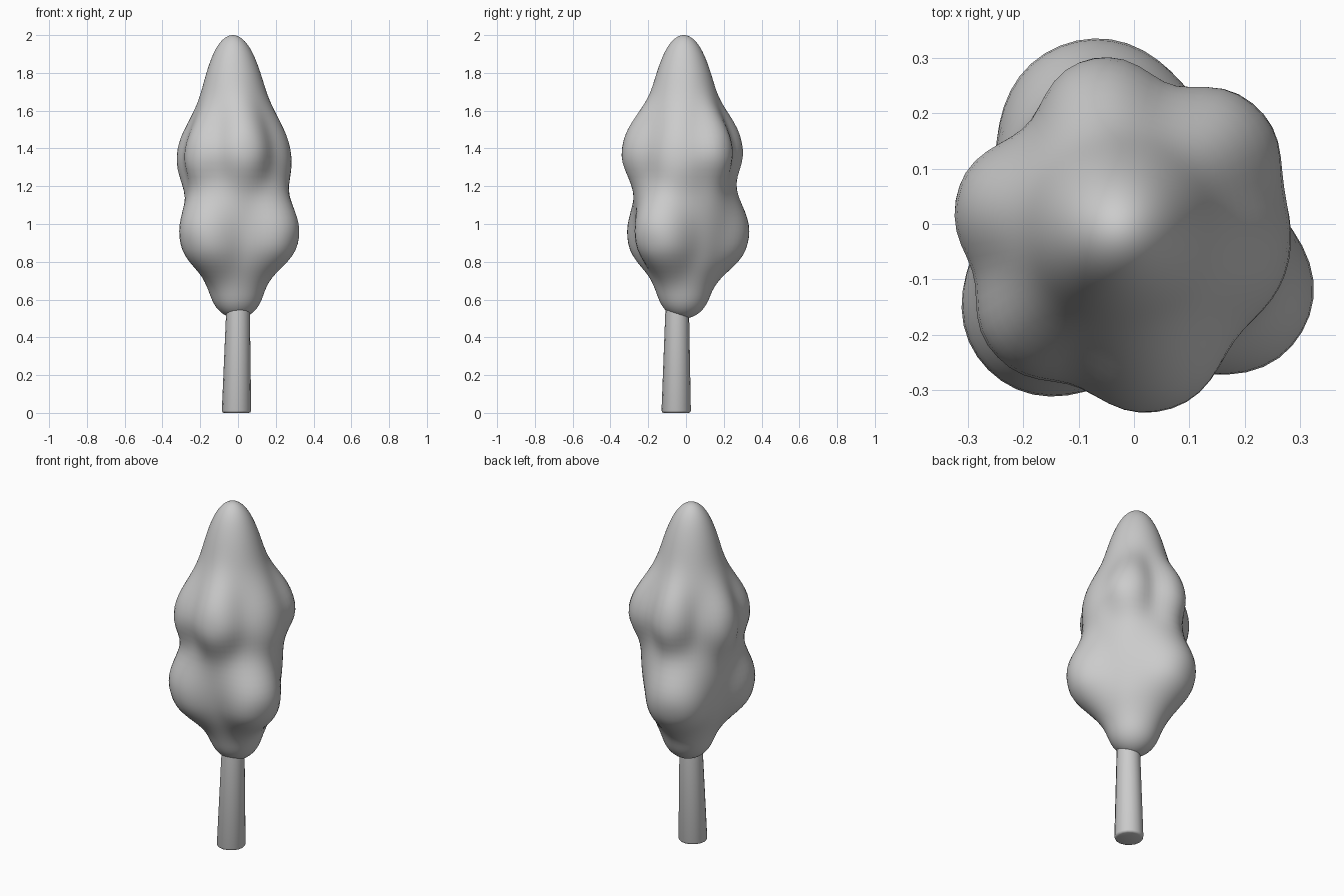
import bpy, bmesh, math
from math import exp, sin, cos, radians, atan2, hypot

cube = bpy.data.objects.get("Cube")
if cube:
    bpy.data.objects.remove(cube, do_unlink=True)

grey = bpy.data.materials.new("plain grey")
grey.use_nodes = True
COLOUR = (0.6, 0.6, 0.6, 1)
grey.diffuse_color = COLOUR
grey.node_tree.nodes["Principled BSDF"].inputs["Base Color"].default_value = COLOUR


def add_object(name, bm):
    mesh = bpy.data.meshes.new(name)
    bm.to_mesh(mesh)
    bm.free()
    mesh.materials.append(grey)
    obj = bpy.data.objects.new(name, mesh)
    bpy.context.collection.objects.link(obj)
    bpy.ops.object.select_all(action='DESELECT')
    obj.select_set(True)
    bpy.context.view_layer.objects.active = obj
    return obj


# Crown fullness relative to an ellipsoid, evenly spaced from bottom to top
FULLNESS = [0.30, 0.25, 0.262, 0.265, 0.262, 0.25, 0.247, 0.237, 0.215, 0.21, 0.215]


def fullness(t):
    """Smooth curve through the fullness values, t from 0 to 1."""
    n = len(FULLNESS) - 1
    i = min(int(t * n), n - 1)
    f = t * n - i
    a, b, c, d = (FULLNESS[max(0, min(n, k))] for k in range(i - 1, i + 3))
    return b + 0.5 * f * (c - a + f * (2 * a - 5 * b + 4 * c - d + f * (3 * (b - c) + d - a)))


# Foliage lobes: direction in degrees, height, bulge, angular spread, spread below, above
LOBES = [
    (108, 0.88, 0.127, 30, 0.12, 0.19),
    (330, 0.89, 0.135, 26, 0.12, 0.19),
    (225, 0.88, 0.127, 28, 0.12, 0.19),
    (100, 1.41, 0.074, 19, 0.13, 0.15),
    (44, 1.40, 0.080, 18, 0.13, 0.15),
    (353, 1.36, 0.055, 27, 0.13, 0.16),
    (282, 1.40, 0.090, 22, 0.14, 0.16),
    (225, 1.37, 0.078, 19, 0.12, 0.15),
    (169, 1.36, 0.064, 20, 0.13, 0.15),
]


def bulge(angle, z):
    """Summed flat-topped bumps."""
    total = 0
    for direction, height, size, spread, below, above in LOBES:
        turn = (angle - direction + 180) % 360 - 180
        rise = (z - height) / (below if z < height else above)
        total += size * exp(-0.5 * ((turn / spread) ** 2 + rise ** 2) ** 1.3)
    return total


# Crown: a sphere stretched into a lobed spindle
bm = bmesh.new()
bmesh.ops.create_uvsphere(bm, u_segments=72, v_segments=64, radius=1)
for v in bm.verts:
    flat = hypot(v.co.x, v.co.y)
    angle = atan2(v.co.y, v.co.x)
    z = 1.25 + 0.75 * v.co.z
    r = flat * (fullness((v.co.z + 1) / 2) + bulge(math.degrees(angle), z))
    t = (z - 0.5) / 1.5
    v.co = (-0.005 - 0.022 * t + r * cos(angle), -0.012 + r * sin(angle), z)
crown = add_object("crown", bm)
bpy.ops.object.shade_smooth()

# Trunk: tapered round post with a softened foot
bm = bmesh.new()
bmesh.ops.create_cone(bm, cap_ends=True, segments=16, radius1=0.078, radius2=0.061, depth=0.6)
for v in bm.verts:
    v.co.x += -0.008 if v.co.z < 0 else 0.001
    v.co.y -= 0.052 if v.co.z < 0 else 0.046
    v.co.z += 0.3
foot = [e for e in bm.edges if all(v.co.z < 0.01 for v in e.verts)]
bmesh.ops.bevel(bm, geom=foot, offset=0.012, segments=2, profile=0.5, affect='EDGES')
trunk = add_object("trunk", bm)
bpy.ops.object.shade_smooth_by_angle(angle=radians(50))
